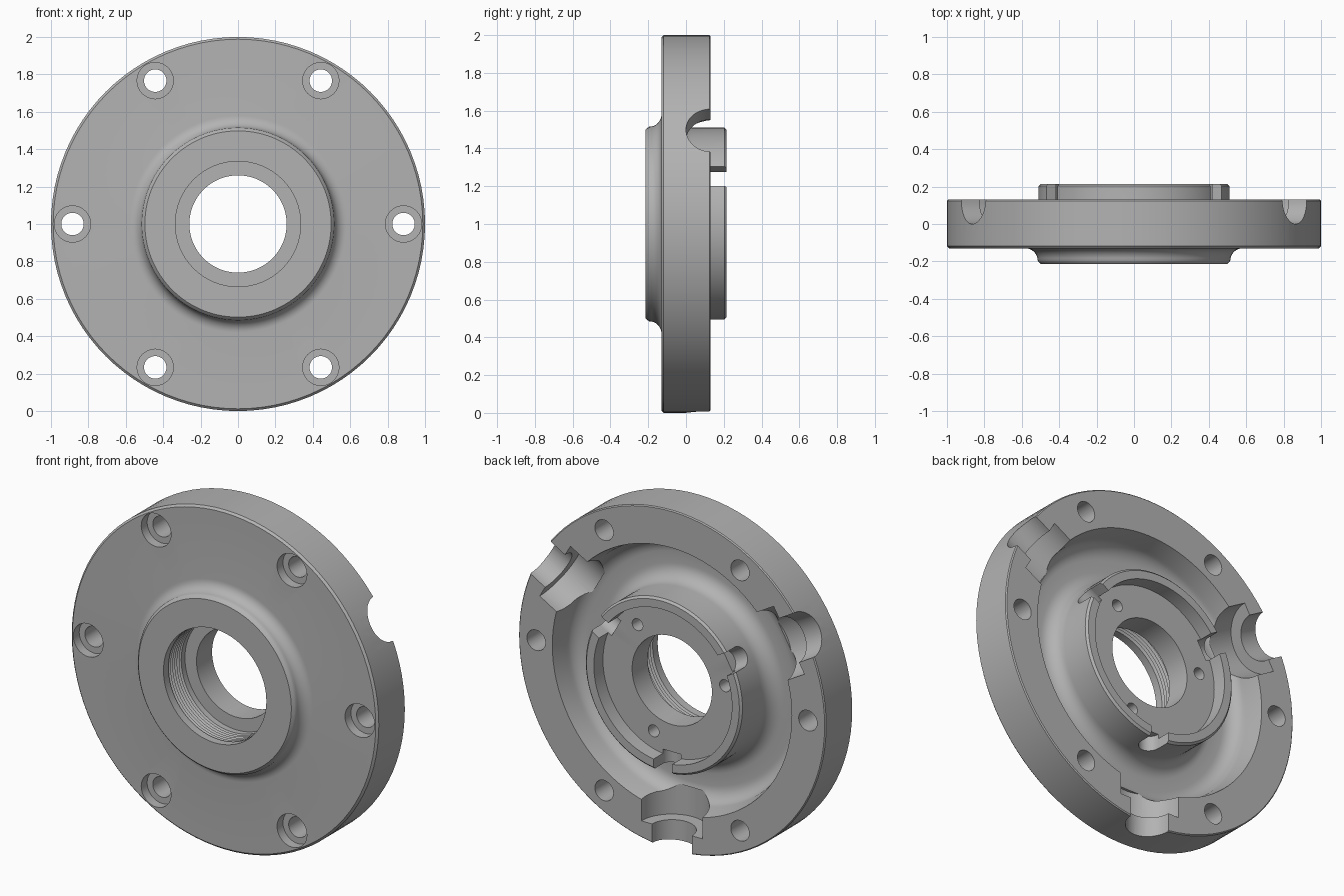
import bpy, bmesh
from math import sin, cos, pi, radians
from mathutils import Vector

old = bpy.data.objects.get("Cube")
if old:
    bpy.data.objects.remove(old, do_unlink=True)

CENTRE = Vector((0, 0, 1))
SEGMENTS = 96

metal = bpy.data.materials.new("grey metal")
metal.use_nodes = True
grey = (0.45, 0.45, 0.45, 1)
metal.diffuse_color = grey
metal.node_tree.nodes["Principled BSDF"].inputs["Base Color"].default_value = grey


def arc(r, y, radius, start, end, steps=8):
    """Profile points (radius from axis, y) along a circular fillet."""
    angles = [radians(start + (end - start) * i / steps) for i in range(steps + 1)]
    return [(r + radius * cos(a), y + radius * sin(a)) for a in angles]


def lathe(name, profile):
    """Spin a closed profile around the front-to-back axis."""
    bm = bmesh.new()
    rings = []
    for i in range(SEGMENTS):
        a = 2 * pi * i / SEGMENTS
        rings.append([bm.verts.new(CENTRE + Vector((r * cos(a), y, r * sin(a))))
                      for r, y in profile])
    n = len(profile)
    for i in range(SEGMENTS):
        here, there = rings[i], rings[(i + 1) % SEGMENTS]
        for j in range(n):
            k = (j + 1) % n
            bm.faces.new((here[j], here[k], there[k], there[j]))
    bmesh.ops.recalc_face_normals(bm, faces=bm.faces)
    mesh = bpy.data.meshes.new(name)
    bm.to_mesh(mesh)
    bm.free()
    obj = bpy.data.objects.new(name, mesh)
    bpy.context.collection.objects.link(obj)
    return obj


def cut(body, cutter):
    """Subtract a helper from the body, then discard it."""
    cutter.hide_render = True
    bpy.context.view_layer.objects.active = body
    mod = body.modifiers.new("cut", 'BOOLEAN')
    mod.operation = 'DIFFERENCE'
    mod.solver = 'EXACT'
    mod.object = cutter
    bpy.ops.object.modifier_apply(modifier=mod.name)
    bpy.data.objects.remove(cutter, do_unlink=True)


def rod(start, end, radius, sides=40):
    axis = end - start
    bpy.ops.mesh.primitive_cylinder_add(
        vertices=sides, radius=radius, depth=axis.length, location=(start + end) / 2,
        rotation=axis.to_track_quat('Z', 'Y').to_euler())
    return bpy.context.object


def polar(r, degrees, y):
    a = radians(degrees)
    return CENTRE + Vector((r * cos(a), y, r * sin(a)))


# Turned section: front boss, flange, rear channel, rear collar, bore
BACK, FACE, TIP, BEVEL = 0.13, 0.13, 0.215, 0.012
profile = [(0.335, -TIP), (0.51 - BEVEL, -TIP), (0.51, -TIP + BEVEL)]
profile += arc(0.58, -FACE - 0.065, 0.065, 180, 90)
profile += [(1 - BEVEL, -FACE), (1, -FACE + BEVEL), (1, BACK - 0.006), (0.994, BACK)]
profile += [(0.78, BACK)]
profile += arc(0.67, 0.03, 0.09, 0, -90)
profile += arc(0.60, 0.03, 0.09, -90, -180)
profile += [(0.51, TIP - BEVEL), (0.51 - BEVEL, TIP), (0.45, TIP), (0.45, BACK)]
profile += [(0.26, BACK), (0.26, -0.015), (0.335, -0.015), (0.335, -0.05)]
# Thread grooves in the front bore
for i in range(6):
    y = -0.05 - 0.02 * i
    profile += [(0.35, y - 0.009), (0.335, y - 0.018)]
body = lathe("flanged_cover", profile)

# Six counterbored bolt holes
for i in range(6):
    cut(body, rod(polar(0.885, 60 * i, -0.3), polar(0.885, 60 * i, 0.3), 0.06))
    cut(body, rod(polar(0.885, 60 * i, -0.3), polar(0.885, 60 * i, -0.075), 0.097))

# Three radial ports, each with a wide inner seat and narrow outer mouth
for angle in (30, 150, 270):
    cut(body, rod(polar(0.70, angle, BACK), polar(0.88, angle, BACK), 0.2, 64))
    cut(body, rod(polar(0.80, angle, BACK), polar(1.1, angle, BACK), 0.13, 48))
    # Matching round-bottomed slot through the collar
    cut(body, rod(polar(0.42, angle, BACK), polar(0.6, angle, BACK), 0.06))
    bpy.ops.mesh.primitive_cube_add(size=1, location=polar(0.51, angle, BACK + 0.1),
                                    rotation=(0, -radians(angle), 0))
    slot = bpy.context.object
    slot.scale = (0.18, 0.2, 0.12)
    cut(body, slot)

# Three small blind holes in the collar floor
for angle in (50, 170, 290):
    cut(body, rod(polar(0.35, angle, 0.03), polar(0.35, angle, 0.3), 0.035, 24))

# Finish
body.data.materials.clear()
body.data.materials.append(metal)
for poly in body.data.polygons:
    poly.material_index = 0
bpy.ops.object.select_all(action='DESELECT')
body.select_set(True)
bpy.context.view_layer.objects.active = body
bpy.ops.object.shade_smooth_by_angle(angle=radians(30))
